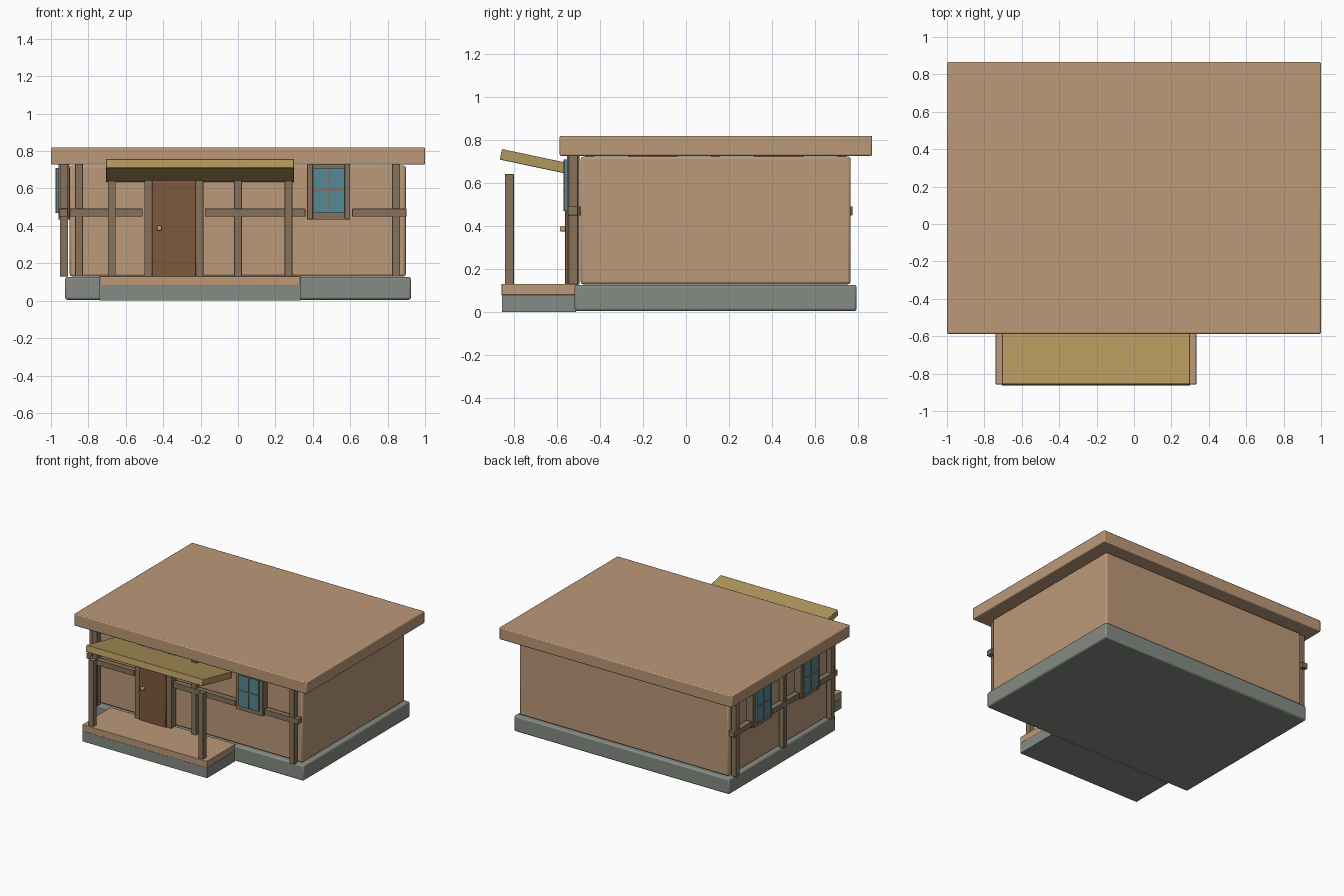
import bpy, math
from mathutils import Matrix, Vector

if "Cube" in bpy.data.objects:
    bpy.data.objects.remove(bpy.data.objects["Cube"])


def material(name, rgb):
    m = bpy.data.materials.new(name)
    m.diffuse_color = (*rgb, 1)
    m.use_nodes = True
    m.node_tree.nodes["Principled BSDF"].inputs["Base Color"].default_value = m.diffuse_color
    return m


TAN = material("tan", (0.50, 0.32, 0.19))
STONE = material("stone", (0.24, 0.26, 0.23))
TIMBER = material("timber", (0.24, 0.17, 0.105))
DOOR = material("door_wood", (0.21, 0.10, 0.045))
GLASS = material("glass", (0.09, 0.25, 0.30))
STRAW = material("straw", (0.44, 0.31, 0.11))
BRASS = material("brass", (0.6, 0.36, 0.15))

CY = 0.1375          # middle of the walls in y
FRONT = Matrix.Identity(4)


def box(name, x, y, z, mat, bevel=0.0, place=FRONT):
    """Box from (min, max) ranges, then moved by a placement matrix."""
    bpy.ops.mesh.primitive_cube_add(size=1)
    o = bpy.context.object
    o.name = name
    size = Vector((x[1] - x[0], y[1] - y[0], z[1] - z[0]))
    mid = Vector((sum(x) / 2, sum(y) / 2, sum(z) / 2))
    o.data.transform(Matrix.Diagonal((*size, 1)))
    o.matrix_world = place @ Matrix.Translation(mid)
    o.data.materials.append(mat)
    if bevel:
        b = o.modifiers.new("bevel", "BEVEL")
        b.width = bevel
        b.segments = 2
        bpy.ops.object.shade_smooth_by_angle(angle=math.radians(35))
    return o


def post(name, x, place=FRONT, z=(0.13, 0.73), y=(-0.545, -0.502)):
    box(name, (x - 0.021, x + 0.021), y, z, TIMBER, 0.002, place)


def rail(name, x0, x1, place=FRONT):
    box(name, (x0, x1), (-0.549, -0.503), (0.45, 0.492), TIMBER, 0.002, place)


def window(name, x, place=FRONT):
    # four frame bars around a pane
    for s, side in ((-1, "left"), (1, "right")):
        c = x + s * 0.1
        box(f"{name}_jamb_{side}", (c - 0.015, c + 0.015), (-0.553, -0.495), (0.435, 0.728), TIMBER, 0.002, place)
    for z, part in ((0.435, "sill"), (0.71, "head")):
        top = 0.47 if part == "sill" else 0.728
        box(f"{name}_{part}", (x - 0.085, x + 0.085), (-0.553, -0.495), (z, top), TIMBER, 0, place)
    box(f"{name}_glass", (x - 0.085, x + 0.085), (-0.564, -0.5), (0.47, 0.71), GLASS, 0, place)
    # glazing bars
    box(f"{name}_bar_upright", (x - 0.005, x + 0.005), (-0.568, -0.56), (0.47, 0.71), TIMBER, 0, place)
    box(f"{name}_bar_cross", (x - 0.085, x + 0.085), (-0.568, -0.56), (0.585, 0.595), TIMBER, 0, place)


# main body
box("foundation", (-0.925, 0.925), (-0.518, 0.793), (0.005, 0.127), STONE, 0.012)
box("walls", (-0.9, 0.897), (-0.49, 0.765), (0.13, 0.723), TAN, 0.012)
box("roof_slab", (-1, 1), (-0.587, 0.865), (0.727, 0.82), TAN, 0.007)

# porch
box("porch_base", (-0.74, 0.333), (-0.855, -0.51), (0, 0.08), STONE)
box("porch_deck", (-0.74, 0.333), (-0.857, -0.505), (0.08, 0.132), TAN, 0.003)
for x in (-0.675, 0.27):
    post("porch_post", x, z=(0.13, 0.642), y=(-0.842, -0.80))

# sloping porch roof, rising towards the front
tilt = math.radians(-12)
awning = Matrix.Translation((-0.203, -0.682, 0.696)) @ Matrix.Rotation(tilt, 4, 'X')
box("porch_roof", (-0.503, 0.503), (-0.182, 0.182), (-0.025, 0.025), STRAW, 0.004, awning)

# front timber framing
for x in (-0.85, 0, 0.845):
    post("front_post", x)
for x in (-0.48, -0.206):
    post("door_jamb", x, z=(0.13, 0.69), y=(-0.553, -0.495))
rail("front_rail_left", -0.9, -0.51)
rail("front_rail_middle", -0.177, 0.36)
rail("front_rail_right", 0.61, 0.9)
window("front_window", 0.485)

# door
box("door_head", (-0.459, -0.227), (-0.553, -0.495), (0.64, 0.69), TIMBER)
box("door", (-0.459, -0.227), (-0.562, -0.495), (0.13, 0.64), DOOR, 0.002)
box("door_knob", (-0.434, -0.408), (-0.586, -0.56), (0.375, 0.401), BRASS, 0.006)

# left wall: same framing turned to face -x (local x = distance along the wall)
LEFT = Matrix.Translation((-0.407, CY, 0)) @ Matrix.Rotation(math.radians(-90), 4, 'Z')
for x in (-0.585, 0, 0.585):
    post("side_post", x, LEFT)
for x in (-0.293, 0.293):
    window("side_window", x, LEFT)
rail("side_rail_middle", -0.168, 0.168, LEFT)
for s in (-1, 1):
    rail("side_rail_end", *sorted((s * 0.418, s * 0.635)), LEFT)
